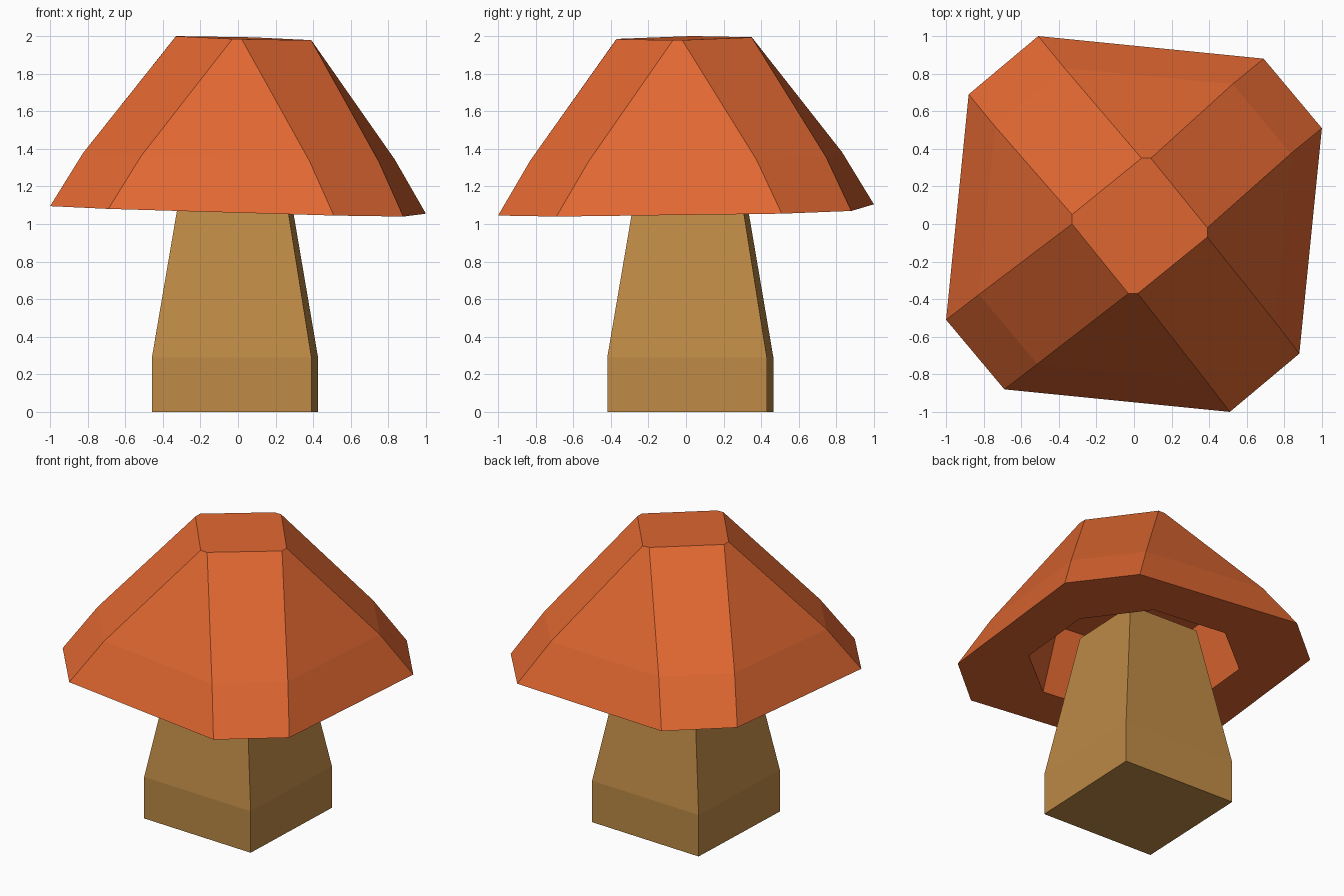
import bpy
import bmesh

if "Cube" in bpy.data.objects:
    bpy.data.objects.remove(bpy.data.objects["Cube"])


def material(name, rgb):
    m = bpy.data.materials.new(name)
    m.diffuse_color = (*rgb, 1.0)
    m.use_nodes = True
    m.node_tree.nodes["Principled BSDF"].inputs["Base Color"].default_value = m.diffuse_color
    return m


def ring(points, z, centre=(0, 0), tilt=(0, 0)):
    """Repeat a few points four times around the centre, on a slightly tilted plane."""
    out = []
    for _ in range(4):
        for x, y in points:
            px, py = x + centre[0], y + centre[1]
            out.append((px, py, z + tilt[0] * px + tilt[1] * py))
        points = [(-y, x) for x, y in points]
    return out


def loft(name, rings, mat):
    """Join rings with quads and close both ends."""
    bm = bmesh.new()
    loops = [[bm.verts.new(p) for p in r] for r in rings]
    n = len(loops[0])
    for a, b in zip(loops, loops[1:]):
        for i in range(n):
            j = (i + 1) % n
            bm.faces.new((a[i], a[j], b[j], b[i]))
    bm.faces.new(loops[0])
    bm.faces.new(loops[-1])
    bmesh.ops.recalc_face_normals(bm, faces=bm.faces)
    me = bpy.data.meshes.new(name)
    bm.to_mesh(me)
    bm.free()
    me.materials.append(mat)
    ob = bpy.data.objects.new(name, me)
    bpy.context.collection.objects.link(ob)
    return ob


orange = material("cap orange", (0.745, 0.136, 0.031))
tan = material("stem tan", (0.515, 0.254, 0.061))

# Stem: twisted square post, straight foot then taper up into the cap
mid = (-0.016, 0.023)
loft("stem", [
    ring([(0.407, -0.442)], 0.0, mid),
    ring([(0.407, -0.442)], 0.29, mid),
    ring([(0.251, -0.275)], 1.27, mid),
], tan)

# Cap: square hood with broad bevelled corners, hollow below, tilted a little
lean = (-0.028, 0.0157)
loft("cap", [
    ring([(-0.36, 0.01), (-0.06, -0.36)], 1.99, (0.03, -0.01), lean),
    ring([(-0.83, -0.375), (-0.52, -0.745)], 1.36, (0.005, 0), lean),
    ring([(-1.0, -0.51), (-0.69, -0.88)], 1.075, (0, 0), lean),
    ring([(-0.635, -0.22), (-0.335, -0.59)], 1.07, (0, 0), lean),
    ring([(-0.555, -0.155), (-0.255, -0.525)], 1.53, (0.01, 0), lean),
], orange)
